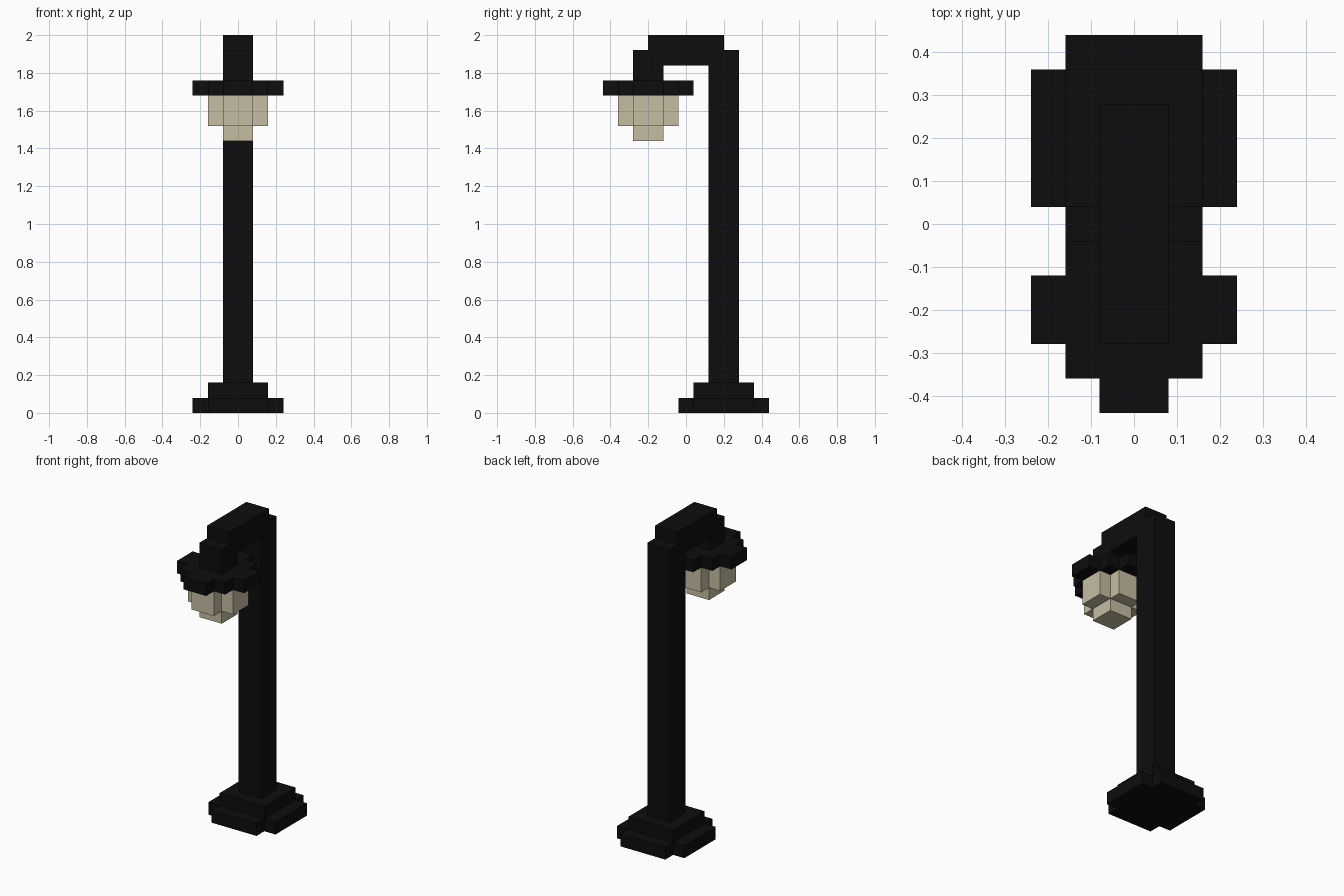
import bpy
import bmesh
from mathutils import Vector

cube = bpy.data.objects.get("Cube")
if cube:
    bpy.data.objects.remove(cube, do_unlink=True)

U = 0.08          # size of one block
POLE_Y = 2.5      # post and base centre, in blocks
LAMP_Y = -2.5     # lamp centre, in blocks


def material(name, rgb):
    m = bpy.data.materials.new(name)
    m.use_nodes = True
    color = (*rgb, 1)
    m.diffuse_color = color
    m.node_tree.nodes["Principled BSDF"].inputs["Base Color"].default_value = color
    return m


black = material("black_iron", (0.004, 0.004, 0.004))
glass = material("cream_glass", (0.56, 0.51, 0.36))


def prism(name, outline, depth, mat):
    """Extrude a closed outline of 3D points (in blocks) along depth."""
    bm = bmesh.new()
    face = bm.faces.new([bm.verts.new(Vector(p) * U) for p in outline])
    new = bmesh.ops.extrude_face_region(bm, geom=[face])["geom"]
    bmesh.ops.translate(bm, vec=Vector(depth) * U,
                        verts=[v for v in new if isinstance(v, bmesh.types.BMVert)])
    bmesh.ops.recalc_face_normals(bm, faces=bm.faces)
    mesh = bpy.data.meshes.new(name)
    bm.to_mesh(mesh)
    bm.free()
    mesh.materials.append(mat)
    obj = bpy.data.objects.new(name, mesh)
    bpy.context.collection.objects.link(obj)
    return obj


def tier(name, corner, cy, z, height, mat):
    """Slab whose stepped corner is repeated in all four quadrants."""
    back = corner[::-1]
    ring = (corner + [(-x, y) for x, y in back]
            + [(-x, -y) for x, y in corner] + [(x, -y) for x, y in back])
    # the shade is offset half a block from the grid of its centre line
    return prism(name, [(x, y + cy, z) for x, y in ring], (0, 0, height), mat)


# Stepped base
tier("base_plinth", [(3, 2), (2, 2), (2, 3)], POLE_Y, 0, 1, black)
tier("base_step", [(2, 2)], POLE_Y, 1, 1, black)

# Post, bent arm and hanger as one side profile
profile = [(3.5, 2), (3.5, 24), (2.5, 24), (2.5, 25), (-2.5, 25), (-2.5, 24),
           (-3.5, 24), (-3.5, 22), (-1.5, 22), (-1.5, 23), (1.5, 23), (1.5, 2)]
prism("post_and_arm", [(-1, y, z) for y, z in profile], (2, 0, 0), black)

# Lamp shade and glass
tier("lamp_shade", [(3, 1), (2, 1), (2, 2), (1, 2), (1, 3)], LAMP_Y, 21, 1, black)
tier("lantern_glass", [(2, 1), (1, 1), (1, 2)], LAMP_Y, 19, 2, glass)
tier("lantern_tip", [(1, 1)], LAMP_Y, 18, 1, glass)
